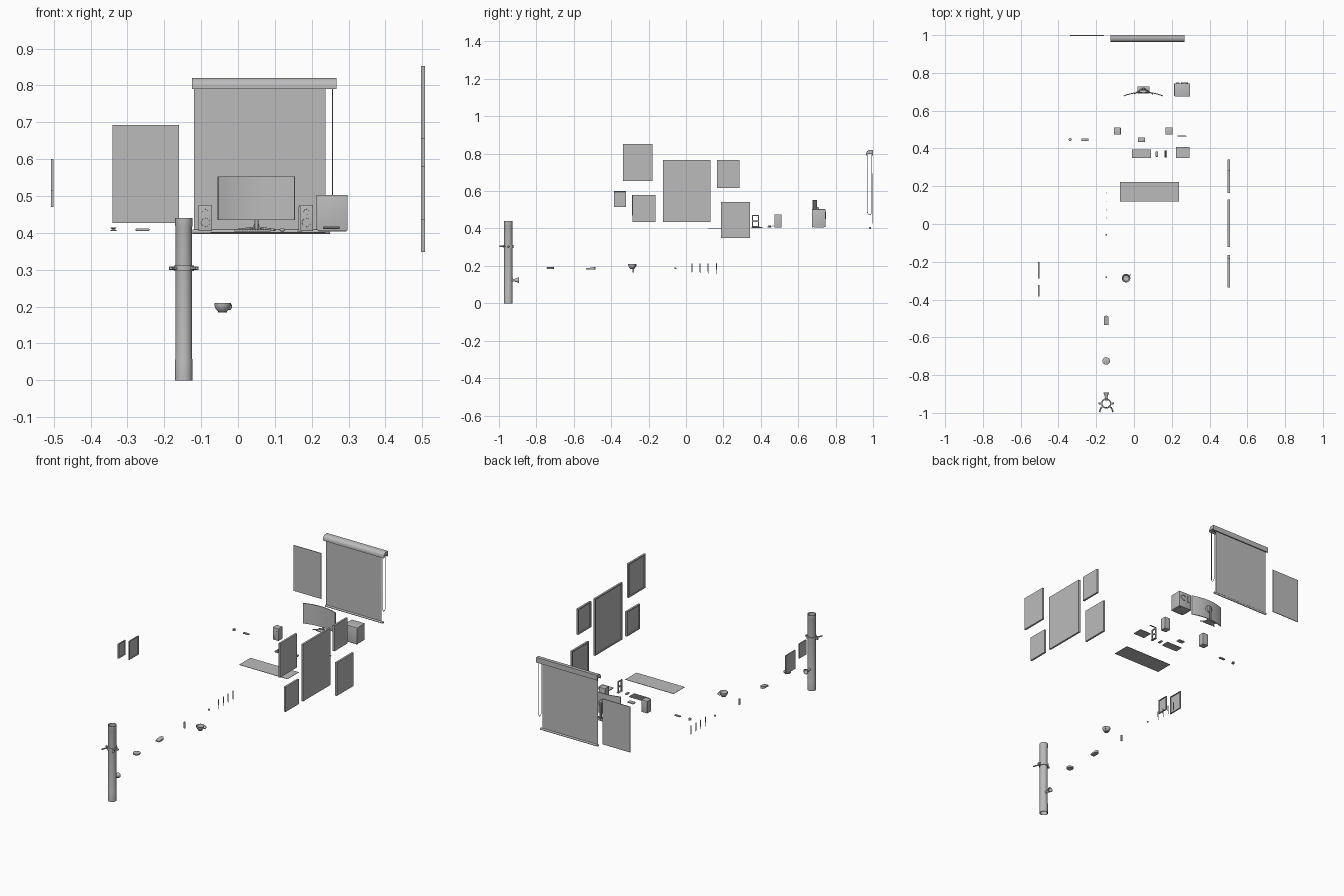
import bpy, bmesh, math
from mathutils import Vector, Matrix

if "Cube" in bpy.data.objects:
    bpy.data.objects.remove(bpy.data.objects["Cube"])

grey = bpy.data.materials.new("plain_grey")
GREY = (0.5, 0.5, 0.5, 1)
grey.diffuse_color = GREY
grey.use_nodes = True
grey.node_tree.nodes["Principled BSDF"].inputs["Base Color"].default_value = GREY


def finish(name, bm, smooth=False):
    bmesh.ops.recalc_face_normals(bm, faces=bm.faces[:])
    me = bpy.data.meshes.new(name)
    bm.to_mesh(me)
    bm.free()
    me.materials.append(grey)
    ob = bpy.data.objects.new(name, me)
    bpy.context.collection.objects.link(ob)
    if smooth:
        bpy.ops.object.select_all(action='DESELECT')
        ob.select_set(True)
        bpy.context.view_layer.objects.active = ob
        bpy.ops.object.shade_smooth_by_angle(angle=math.radians(35))
    return ob


def add_box(bm, x, y, z):
    """Add a box from (low, high) ranges."""
    size = [b - a for a, b in (x, y, z)]
    mid = Vector([(a + b) / 2 for a, b in (x, y, z)])
    return bmesh.ops.create_cube(
        bm, size=1, matrix=Matrix.Translation(mid) @ Matrix.Diagonal((*size, 1)))["verts"]


def box(name, x, y, z, bevel=0):
    bm = bmesh.new()
    add_box(bm, x, y, z)
    if bevel:
        bmesh.ops.bevel(bm, geom=bm.edges[:], offset=bevel, segments=3, affect='EDGES', profile=0.5)
    return finish(name, bm, bevel > 0)


def lathe(name, centre, profile, axis='Z', steps=32):
    """Spin (radius, height) points about an axis through centre."""
    bm = bmesh.new()
    vs = [bm.verts.new((r, 0, h)) for r, h in profile]
    es = [bm.edges.new(p) for p in zip(vs, vs[1:])]
    bmesh.ops.spin(bm, geom=vs + es, axis=(0, 0, 1), cent=(0, 0, 0),
                   angle=math.tau, steps=steps, use_merge=True)
    bmesh.ops.remove_doubles(bm, verts=bm.verts[:], dist=1e-5)
    turn = {'Z': Matrix(), 'Y': Matrix.Rotation(-math.pi / 2, 4, 'X'),
            'X': Matrix.Rotation(math.pi / 2, 4, 'Y')}[axis]
    bm.transform(Matrix.Translation(centre) @ turn)
    return finish(name, bm, True)


def tube(name, points, radius, cyclic=False):
    cu = bpy.data.curves.new(name, 'CURVE')
    cu.dimensions = '3D'
    cu.bevel_depth = radius
    cu.bevel_resolution = 2
    cu.use_fill_caps = True
    sp = cu.splines.new('POLY')
    sp.points.add(len(points) - 1)
    for p, co in zip(sp.points, points):
        p.co = (*co, 1)
    sp.use_cyclic_u = cyclic
    cu.materials.append(grey)
    ob = bpy.data.objects.new(name, cu)
    bpy.context.collection.objects.link(ob)
    return ob


def extrude_x(name, profile, x0, x1):
    """Extrude a (y, z) outline along x."""
    bm = bmesh.new()
    face = bm.faces.new([bm.verts.new((x0, y, z)) for y, z in profile])
    new = bmesh.ops.extrude_face_region(bm, geom=[face])["geom"]
    bmesh.ops.translate(bm, vec=(x1 - x0, 0, 0),
                        verts=[v for v in new if isinstance(v, bmesh.types.BMVert)])
    return finish(name, bm, True)


def arc(cx, cy, r, a0, a1, n):
    return [(cx + r * math.cos(math.radians(a0 + (a1 - a0) * i / n)),
             cy + r * math.sin(math.radians(a0 + (a1 - a0) * i / n))) for i in range(n + 1)]


def picture(name, x, y, z, facing, border):
    """Framed wall picture with a sunken front face."""
    bm = bmesh.new()
    add_box(bm, x, y, z)
    bm.normal_update()
    front = [f for f in bm.faces if f.normal.x * facing > 0.9]
    bmesh.ops.inset_region(bm, faces=front, thickness=border)
    bmesh.ops.inset_region(bm, faces=front, thickness=0.0005, depth=-0.005)
    finish(name, bm)


# Wall pictures on both sides
for i, (y, z) in enumerate([((-.337, -.18), (.655, .853)), ((-.285, -.163), (.435, .58)),
                            ((-.123, .13), (.435, .767)), ((.165, .287), (.617, .767)),
                            ((.187, .342), (.348, .542))]):
    picture(f"left_wall_picture_{i + 1}", (.496, .507), y, z, -1, .01)
for i, (y, z) in enumerate([((-.385, -.322), (.515, .6)), ((-.288, -.2), (.47, .578))]):
    picture(f"right_wall_picture_{i + 1}", (-.507, -.5), y, z, 1, .005)

# Back wall: poster and roller blind
box("poster", (-.34, -.16), (.996, 1), (.427, .693))
extrude_x("blind_cassette", [(1, .79), (1, .82)] + arc(.985, .798, .022, 90, 180, 8)
          + [(.963, .79), (.968, .79), (.968, .798), (.994, .798), (.994, .79)], -.125, .267)
box("blind_fabric", (-.12, .237), (.983, .985), (.405, .8))
lathe("blind_bottom_bar", (-.123, .984, .403), [(0, 0), (.006, 0), (.006, .372), (0, .372)], 'X', 12)
tube("blind_chain", [(.256, .97, .795), (.256, .97, .485), (.256, .976, .474), (.256, .987, .474),
                     (.256, .993, .485), (.256, .993, .795)], .0015)

# Curved monitor with stand
bm = bmesh.new()
R = .29
half = math.degrees(math.asin(.105 / R))
outline = arc(.05, .7 - R, R, 90 - half, 90 + half, 20) + arc(.05, .7 - R, R - .005, 90 + half, 90 - half, 20)
face = bm.faces.new([bm.verts.new((x, y, .435)) for x, y in outline])
new = bmesh.ops.extrude_face_region(bm, geom=[face])["geom"]
bmesh.ops.translate(bm, vec=(0, 0, .118), verts=[v for v in new if isinstance(v, bmesh.types.BMVert)])
finish("monitor_screen", bm, True)
lathe("monitor_mount", (.05, .697, .495), [(0, 0), (.022, 0), (.019, .012), (0, .014)], 'Y')
box("monitor_post", (.045, .055), (.71, .722), (.41, .505), .002)
for s in (-1, 1):
    tube(f"monitor_foot_{s}", [(.05, .717, .43), (.05 + s * .008, .714, .414),
                               (.05 + s * .05, .688, .408)], .003)
box("monitor_base", (.018, .082), (.69, .728), (.405, .409), .001)

# Computer case with back panel details
box("computer_case", (.213, .297), (.678, .745), (.408, .503), .001)
box("case_front_panel", (.216, .297), (.674, .679), (.406, .503), .001)
box("case_port_plate", (.223, .24), (.744, .748), (.45, .49))
lathe("case_fan_ring", (.268, .744, .47), [(.013, 0), (.018, 0), (.018, .004), (.013, .004), (.013, 0)], 'Y', 24)
for x in (.218, .282):
    box("case_foot", (x, x + .01), (.685, .738), (.404, .409))

# Speakers with round drivers
for side, x in (("right", -.107), ("left", .167)):
    box(f"{side}_speaker", (x, x + .037), (.473, .51), (.405, .476), .001)
    for z, r in ((.428, .013), (.457, .008)):
        lathe(f"{side}_speaker_driver", (x + .0185, .4735, z),
              [(r * .3, .001), (r * .8, .001), (r * .9, -.001), (r, -.001), (r, .001)], 'Y', 20)

# Keyboard with rows of keys
box("keyboard_base", (-.01, .09), (.35, .395), (.404, .408))
bm = bmesh.new()
for row in range(5):
    for col in range(14):
        x, y = -.008 + col * .007, .3525 + row * .0083
        add_box(bm, (x, x + .0055), (y, y + .0065), (.407, .411))
finish("keyboard_keys", bm)

# Small desk things
box("mouse", (.113, .127), (.356, .384), (.404, .412), .003)
box("stand_foot", (.162, .175), (.353, .39), (.404, .407))
for y in (.353, .384):
    box("stand_upright", (.164, .17), (y, y + .006), (.405, .472))
for z in (.436, .466):
    box("stand_crossbar", (.164, .17), (.353, .39), (z, z + .006))
box("note_pad", (.222, .295), (.35, .408), (.403, .407))
box("small_tray", (.02, .058), (.435, .458), (.404, .41), .001)
lathe("pen", (.23, .465, .414), [(0, 0), (.003, .002), (.003, .045), (0, .047)], 'X', 10)
box("soap_bar", (-.278, -.24), (.439, .453), (.405, .412), .003)
lathe("spool", (-.338, .447, .405), [(0, 0), (.008, 0), (.008, .002), (.003, .005),
                                     (.008, .008), (.008, .01), (0, .01)], steps=20)
box("desk_mat", (-.075, .237), (.118, .222), (.4, .402))

# Row of small loose tools
X = -.147
for y in (.032, .075, .118, .164):
    lathe("thin_stick", (X, y, .157), [(0, 0), (.001, .002), (.0025, .025), (.0025, .055), (0, .058)], steps=10)
lathe("bead", (X, -.057, .182), [(0, 0), (.005, .002), (.005, .008), (0, .01)], steps=12)
lathe("small_peg", (X, -.282, .165), [(0, 0), (.005, 0), (.005, .035), (0, .035)], steps=12)
lathe("round_lid", (X, -.725, .183), [(0, 0), (.018, 0), (.02, .003), (.02, .009), (.017, .011), (0, .011)])
bm = bmesh.new()
face = bm.faces.new([bm.verts.new((x, y, .181)) for x, y in
                     [(X - .013, -.534), (X + .013, -.534)] + arc(X, -.498, .013, 0, 180, 12)])
new = bmesh.ops.extrude_face_region(bm, geom=[face])["geom"]
top = [v for v in new if isinstance(v, bmesh.types.BMVert)]
bmesh.ops.translate(bm, vec=(0, 0, .006), verts=top)
for v in top:
    v.co.z += (v.co.y + .534) * .15
finish("scoop", bm, True)

# Cup with handle
cup = Vector((-.042, -.287, .184))
lathe("cup", cup, [(0, 0), (.012, 0), (.012, .003), (.018, .009), (.022, .018), (.0225, .026),
                   (.021, .026), (.02, .018), (.015, .009), (0, .006)])
out = Vector((.8, .6, 0))
tube("cup_handle", [cup + out * (.022 + a) + Vector((0, 0, b)) for a, b in arc(0, .016, .008, -110, 110, 10)], .002)

# Hollow column with collar, claw arms and spout
Y = -.95
lathe("column", (X, Y, 0), [(.02, 0), (.0235, 0), (.0235, .055), (.0222, .06), (.0222, .415), (.0235, .42),
                            (.0235, .44), (.02, .44), (.02, 0)])
lathe("column_collar", (X, Y, .296), [(.022, 0), (.027, 0), (.027, .016), (.022, .016), (.022, 0)])
for s in (-1, 1):
    tube("claw_arm", [(X + s * a, b, .304) for a, b in
                      ((.02, -.968), (.026, -.972), (.032, -.982), (.035, -.996))], .004)
    box("collar_lug", (X + s * .033 - .007, X + s * .033 + .007), (Y - .005, Y + .005), (.299, .309), .002)
lathe("spout", (X, -.93, .124), [(0, -.004), (.009, -.004), (.006, .012), (.015, .037), (.012, .037), (0, .02)], 'Y', 24)
